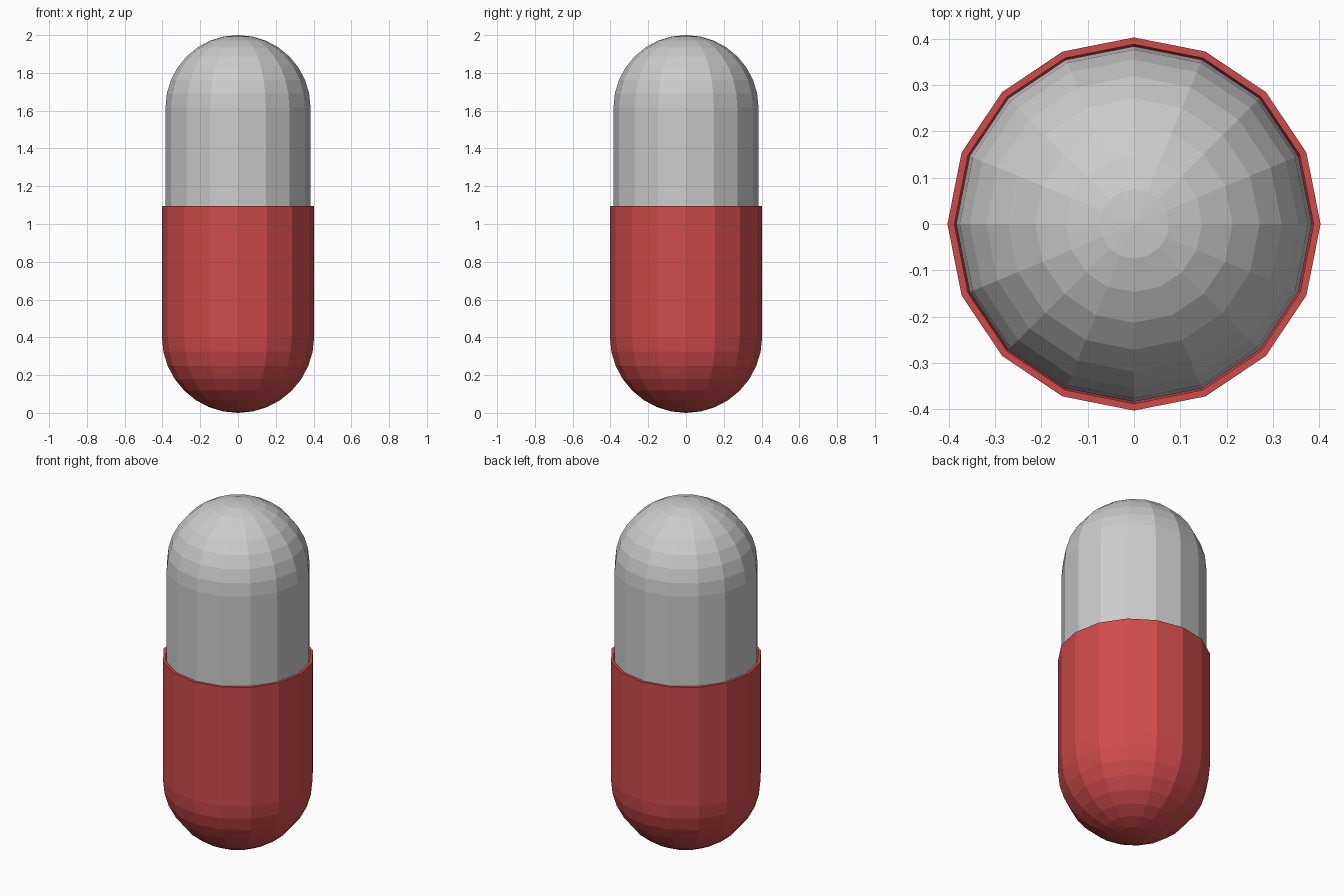
import bpy, bmesh, math

if "Cube" in bpy.data.objects:
    bpy.data.objects.remove(bpy.data.objects["Cube"])

SIDES, RINGS = 16, 8


def half_shell(name, radius, thickness, tip_z, rim_z, direction, color=None):
    """Hollow round-ended half; direction is +1 when the dome points up."""
    def profile(r):
        dome = [(r * math.sin(math.pi / 2 * i / RINGS),
                 tip_z - direction * (radius - r * math.cos(math.pi / 2 * i / RINGS)))
                for i in range(RINGS + 1)]
        return dome + [(r, rim_z)]

    # outer skin down to the rim, then back along the inner skin
    points = profile(radius) + profile(radius - thickness)[::-1]
    bm = bmesh.new()
    verts = [bm.verts.new((r, 0, z)) for r, z in points]
    edges = [bm.edges.new(pair) for pair in zip(verts, verts[1:])]
    bmesh.ops.spin(bm, geom=verts + edges, axis=(0, 0, 1), cent=(0, 0, 0),
                   angle=2 * math.pi, steps=SIDES, use_merge=True)
    bmesh.ops.remove_doubles(bm, verts=bm.verts[:], dist=1e-4)
    bmesh.ops.recalc_face_normals(bm, faces=bm.faces[:])
    mesh = bpy.data.meshes.new(name)
    bm.to_mesh(mesh)
    bm.free()
    obj = bpy.data.objects.new(name, mesh)
    bpy.context.collection.objects.link(obj)
    if color:
        mat = bpy.data.materials.new(name + "_color")
        mat.diffuse_color = color
        mat.use_nodes = True
        mat.node_tree.nodes["Principled BSDF"].inputs["Base Color"].default_value = mat.diffuse_color
        mesh.materials.append(mat)
    return obj


# Lower coloured half, slightly wider
half_shell("lower_capsule_half", 0.403, 0.015, 0.0, 1.095, -1, (0.63, 0.07, 0.07, 1))

# Upper grey half, tucked inside the lower one
half_shell("upper_capsule_half", 0.384, 0.015, 2.0, 0.91, 1)
